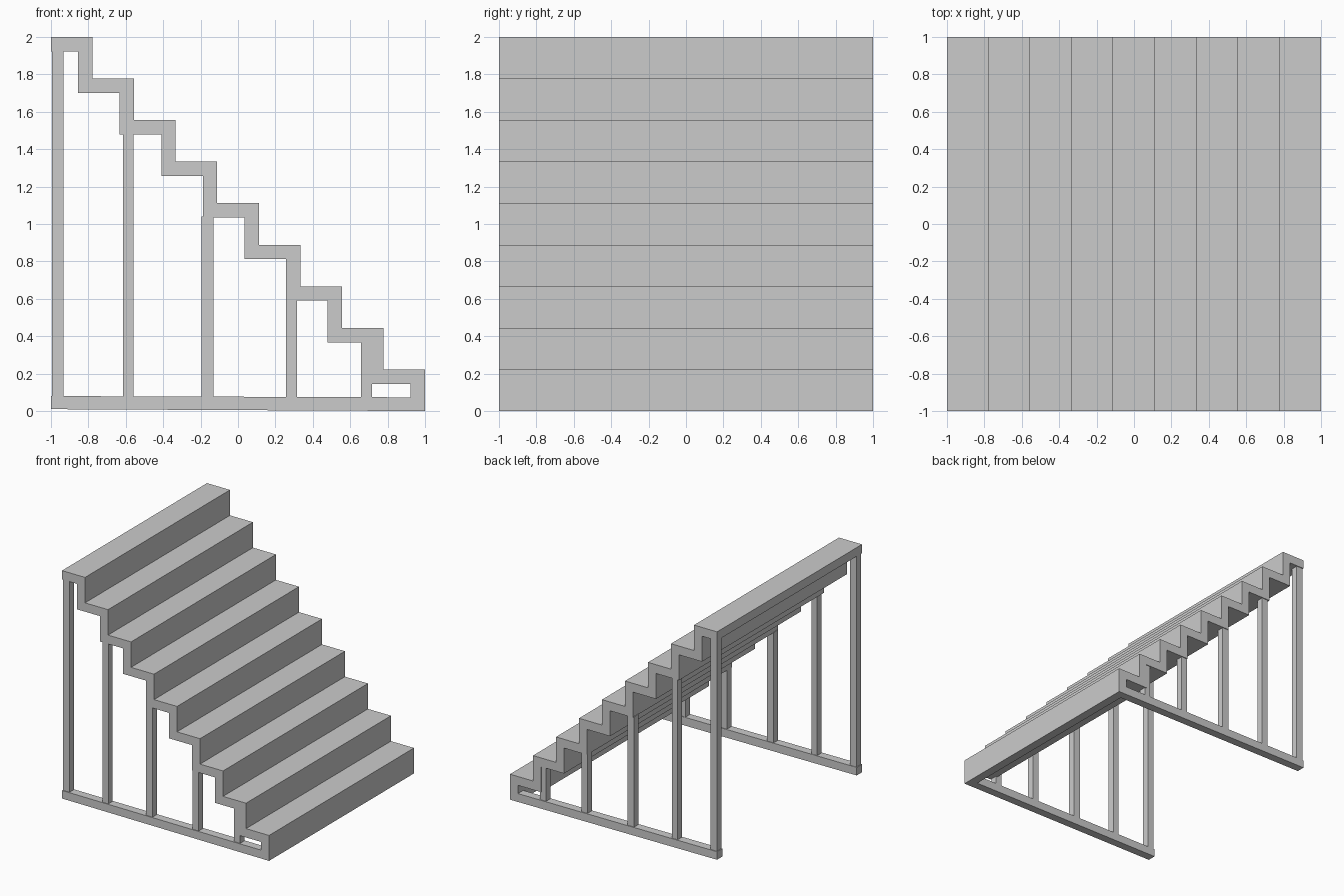
import bpy, bmesh

if "Cube" in bpy.data.objects:
    bpy.data.objects.remove(bpy.data.objects["Cube"])

STEPS = 9
RISE = 2 / STEPS
T = 0.077  # board thickness


def extrude_profile(name, pts, y0, y1):
    """Extrude an x-z outline along y."""
    bm = bmesh.new()
    face = bm.faces.new([bm.verts.new((x, y0, z)) for x, z in pts])
    res = bmesh.ops.extrude_face_region(bm, geom=[face])
    verts = [v for v in res["geom"] if isinstance(v, bmesh.types.BMVert)]
    bmesh.ops.translate(bm, verts=verts, vec=(0, y1 - y0, 0))
    bmesh.ops.recalc_face_normals(bm, faces=bm.faces)
    me = bpy.data.meshes.new(name)
    bm.to_mesh(me)
    bm.free()
    ob = bpy.data.objects.new(name, me)
    bpy.context.collection.objects.link(ob)
    return ob


# Folded stair sheet: upper outline down, lower outline back up
upper, lower = [(-1, 2)], [(-1, 2 - T)]
for i in range(STEPS):
    x = 1 - (STEPS - 1 - i) * RISE
    z = 2 - i * RISE
    last = i == STEPS - 1
    upper += [(x, z), (x, 0 if last else z - RISE)]
    lower += [(x - T, z - T), (x - T, 0 if last else z - RISE - T)]
extrude_profile("stair_treads", upper + lower[::-1], -1, 1)

# Side frames: base rail plus posts reaching the treads
posts = [(-0.994, -0.933, 1.93), (-0.615, -0.558, 1.485), (-0.194, -0.13, 1.04),
         (0.257, 0.315, 0.595), (0.657, 0.716, 0.37)]
for side, s in (("front", -1), ("back", 1)):
    extrude_profile(side + "_base_rail",
                    [(-1, 0.01), (1, 0), (1, 0.073), (-1, 0.08)], s * 0.927, s * 1.0)
    for n, (x0, x1, top) in enumerate(posts):
        extrude_profile(f"{side}_post_{n + 1}",
                        [(x0, 0.04), (x1, 0.04), (x1, top), (x0, top)], s * 0.932, s * 0.993)
